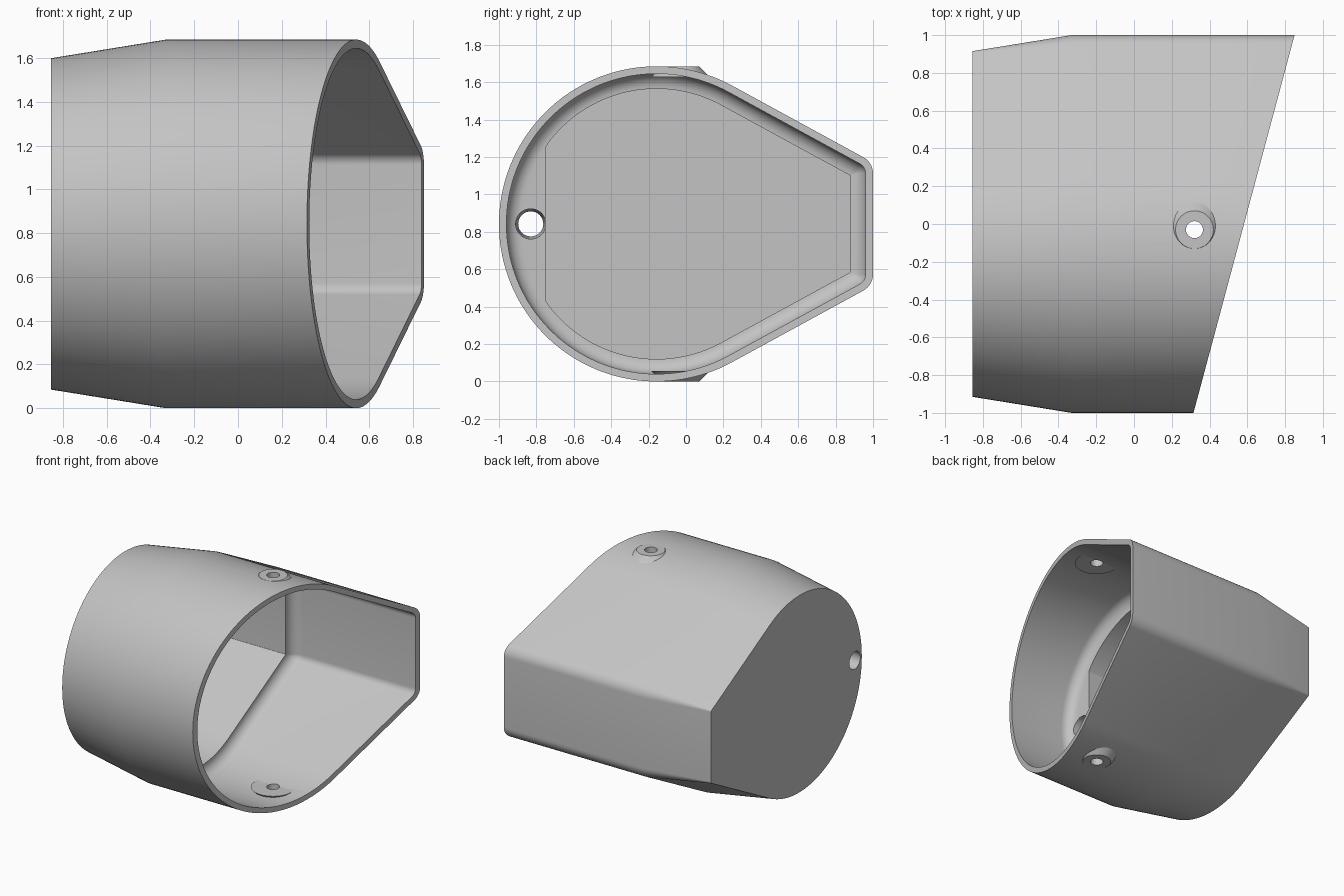
import bpy, bmesh
from math import sin, cos, pi, radians
from mathutils import Matrix

if "Cube" in bpy.data.objects:
    bpy.data.objects.remove(bpy.data.objects["Cube"], do_unlink=True)

grey = bpy.data.materials.new("light grey")
grey.use_nodes = True
grey.diffuse_color = (0.55, 0.55, 0.55, 1)
grey.node_tree.nodes["Principled BSDF"].inputs["Base Color"].default_value = grey.diffuse_color

R = 0.8425                 # radius of the round side, also half the height
CY = R - 1                 # its centre in y
SLOPE = radians(61.4)      # direction of the sloping sides' normal


def profile(inset):
    """Teardrop outline with a flat nose, moved inwards by inset."""
    r = R - inset
    rc = max(0.1 - inset, 0.003)
    yc = 1 - inset - rc
    zc = (r - rc - (yc - CY) * cos(SLOPE)) / sin(SLOPE)
    corner = [SLOPE * k / 8 for k in range(9)]
    half = [(yc + rc * cos(t), zc + rc * sin(t)) for t in corner]
    arc = [SLOPE + (pi - SLOPE) * k / 48 for k in range(49)]
    half += [(CY + r * cos(t), r * sin(t)) for t in arc]
    both = half + [(y, -z) for y, z in half[-2::-1]]
    return [(y, z + R) for y, z in both]


def at(x, inset, y_min=-2):
    return [(x, max(y, y_min), z) for y, z in profile(inset)]


def slanted(inset):
    return [(0.5825 + 0.2675 * y, y, z) for y, z in profile(inset)]


def finish(bm, name):
    bmesh.ops.recalc_face_normals(bm, faces=bm.faces)
    mesh = bpy.data.meshes.new(name)
    bm.to_mesh(mesh)
    bm.free()
    mesh.materials.append(grey)
    ob = bpy.data.objects.new(name, mesh)
    bpy.context.collection.objects.link(ob)
    return ob


def cone(name, r1, r2, depth, matrix):
    bm = bmesh.new()
    bmesh.ops.create_cone(bm, cap_ends=True, segments=48, radius1=r1,
                          radius2=r2, depth=depth, matrix=matrix)
    ob = finish(bm, name)
    ob.hide_render = True
    return ob


# Housing: outer skin, slanted rim, inner wall, filleted ledge and deep pocket
fillet = [at(-0.13 - 0.08 * sin(t), 0.12 - 0.08 * cos(t))
          for t in (pi / 2 * k / 8 for k in range(9))]
rings = [at(-0.855, 0.085), at(-0.33, 0), slanted(0), slanted(0.04), *fillet,
         at(-0.21, 0.12, -0.75), at(-0.81, 0.12, -0.75)]
bm = bmesh.new()
loops = [[bm.verts.new(p) for p in ring] for ring in rings]
n = len(loops[0])
for a, b in zip(loops, loops[1:]):
    for i in range(n):
        j = (i + 1) % n
        bm.faces.new((a[i], a[j], b[j], b[i]))
bm.faces.new(loops[0])
bm.faces.new(loops[-1])
bmesh.ops.remove_doubles(bm, verts=bm.verts, dist=0.0001)
housing = finish(bm, "housing")

# Screw bosses above and below, screw hole through both, cable hole in the end
screw = (0.32, -0.03)
upper = Matrix.Translation((*screw, 2 * R - 0.028))
lower = Matrix.Translation((*screw, 0.028)) @ Matrix.Rotation(pi, 4, 'X')
cable = Matrix.Translation((-0.5, -0.83, R)) @ Matrix.Rotation(pi / 2, 4, 'Y')
steps = [
    (cone("upper_boss", 0.156, 0.1, 0.056, upper), 'UNION'),
    (cone("lower_boss", 0.156, 0.1, 0.056, lower), 'UNION'),
    (cone("screw_hole", 0.045, 0.045, 3, Matrix.Translation((*screw, R))), 'DIFFERENCE'),
    (cone("cable_hole", 0.066, 0.083, 0.8, cable), 'DIFFERENCE'),
]
bpy.ops.object.select_all(action='DESELECT')
bpy.context.view_layer.objects.active = housing
housing.select_set(True)
for tool, operation in steps:
    mod = housing.modifiers.new(tool.name, 'BOOLEAN')
    mod.object, mod.operation, mod.solver = tool, operation, 'EXACT'
    bpy.ops.object.modifier_apply(modifier=mod.name)
    bpy.data.objects.remove(tool, do_unlink=True)

bpy.ops.object.shade_smooth_by_angle(angle=radians(25))
